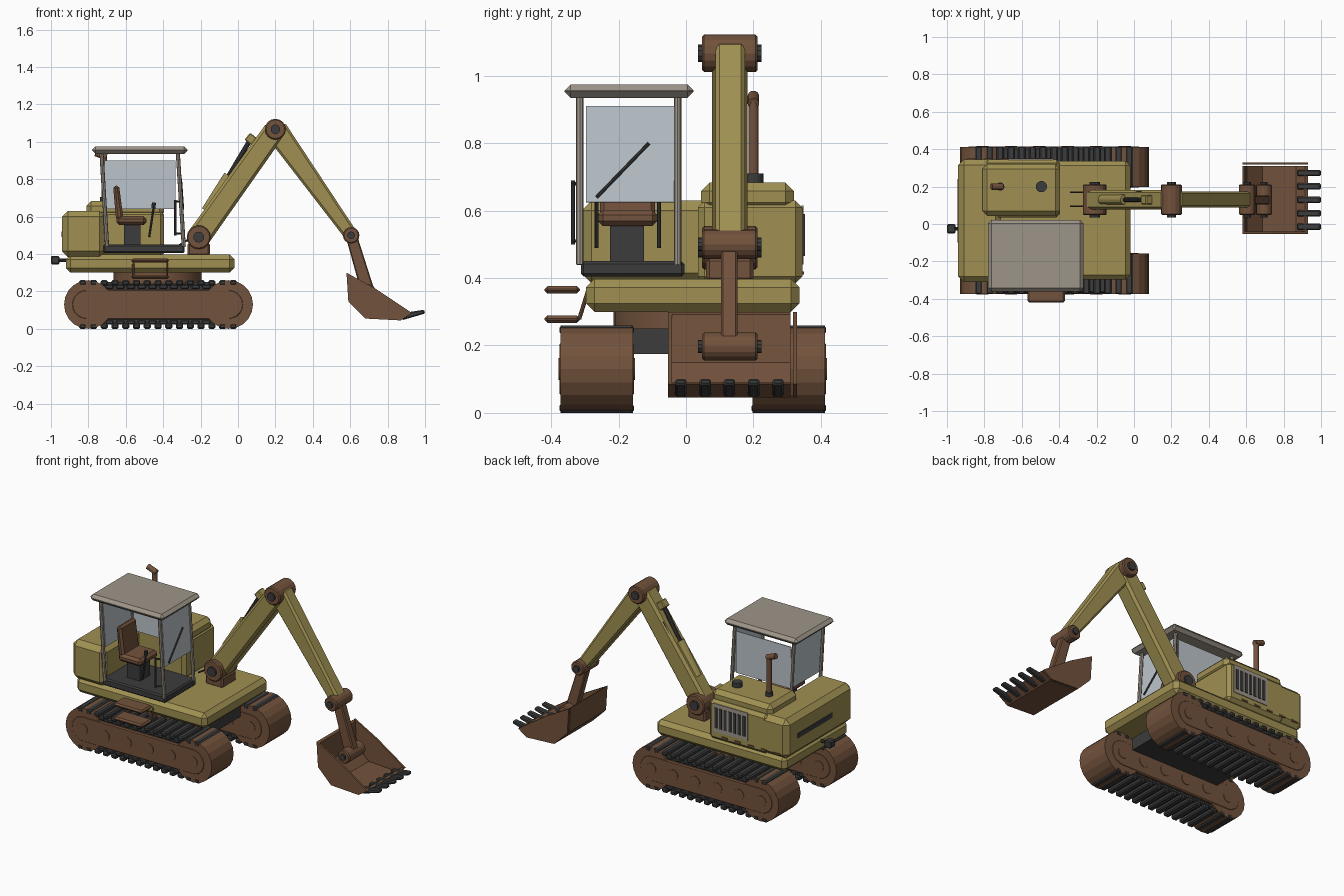
import bpy, bmesh
from math import sin, cos, pi
from mathutils import Vector

cube = bpy.data.objects.get("Cube")
if cube:
    bpy.data.objects.remove(cube, do_unlink=True)


def material(name, rgb):
    m = bpy.data.materials.new(name)
    m.use_nodes = True
    m.diffuse_color = (*rgb, 1)
    m.node_tree.nodes["Principled BSDF"].inputs["Base Color"].default_value = (*rgb, 1)
    return m


YELLOW = material("olive yellow paint", (0.35, 0.28, 0.085))
BROWN = material("rusty brown", (0.17, 0.085, 0.045))
DARK = material("dark rubber", (0.045, 0.045, 0.045))
BEIGE = material("beige frame", (0.34, 0.30, 0.25))
GLASS = material("pale glass", (0.50, 0.56, 0.60))


def finish(name, bm, mat, bevel=0, smooth=False):
    bmesh.ops.recalc_face_normals(bm, faces=bm.faces)
    me = bpy.data.meshes.new(name)
    bm.to_mesh(me)
    bm.free()
    ob = bpy.data.objects.new(name, me)
    bpy.context.collection.objects.link(ob)
    me.materials.append(mat)
    if bevel:
        mod = ob.modifiers.new("chamfer", "BEVEL")
        mod.width, mod.segments = bevel, 1
    if smooth:
        for o in bpy.context.selected_objects:
            o.select_set(False)
        ob.select_set(True)
        bpy.context.view_layer.objects.active = ob
        bpy.ops.object.shade_smooth_by_angle()
    return ob


def prism(name, pts, y0, y1, mat, bevel=0):
    """Extrude an x-z outline along y."""
    bm = bmesh.new()
    face = bm.faces.new([bm.verts.new((x, y0, z)) for x, z in pts])
    ext = bmesh.ops.extrude_face_region(bm, geom=[face])["geom"]
    for v in ext:
        if isinstance(v, bmesh.types.BMVert):
            v.co.y = y1
    return finish(name, bm, mat, bevel)


def box(name, xs, ys, zs, mat, bevel=0):
    (a, b), (c, d) = xs, zs
    return prism(name, [(a, c), (b, c), (b, d), (a, d)], *ys, mat, bevel)


def bar(name, p, q, w0, w1, y0, y1, mat, bevel=0):
    """Tapered beam between two x-z points; w0 and w1 are half widths."""
    p, q = Vector(p), Vector(q)
    d = (q - p).normalized()
    n = Vector((-d.y, d.x))
    return prism(name, [p + n * w0, p - n * w0, q - n * w1, q + n * w1], y0, y1, mat, bevel)


def rod(name, p, q, r, mat, sides=16, bevel=0):
    p, q = Vector(p), Vector(q)
    bm = bmesh.new()
    bmesh.ops.create_cone(bm, cap_ends=True, segments=sides, radius1=r, radius2=r, depth=(q - p).length)
    rot = (q - p).to_track_quat("Z", "Y").to_matrix().to_4x4()
    rot.translation = (p + q) / 2
    bm.transform(rot)
    return finish(name, bm, mat, bevel, sides > 20)


def capsule(x0, x1, z, r, n=10):
    right = [(x1 + r * sin(pi * i / n), z - r * cos(pi * i / n)) for i in range(n + 1)]
    left = [(x0 - r * sin(pi * i / n), z + r * cos(pi * i / n)) for i in range(n + 1)]
    return right + left


# Crawler tracks
TAIL, NOSE, AXLE = -0.80, -0.05, 0.13
for side, yc in (("right", -0.265), ("left", 0.305)):
    ya, yb = yc - 0.108, yc + 0.108
    for end, x in (("rear", TAIL), ("front", NOSE)):
        rod(f"{side}_{end}_drum", (x, ya, AXLE), (x, yb, AXLE), 0.13, BROWN, 20)
    prism(f"{side}_track_belt", capsule(TAIL, NOSE, AXLE, 0.105), ya + 0.012, yb - 0.012, DARK)
    prism(f"{side}_track_frame", capsule(TAIL - 0.01, NOSE, AXLE, 0.08), ya - 0.002, yb + 0.002, BROWN, 0.006)
    for i in range(6):
        x = -0.81 + 0.152 * i
        rod(f"{side}_roller_{i}", (x, ya - 0.005, AXLE), (x, yb + 0.005, AXLE), 0.033, BROWN)
    for i in range(15):
        x = -0.83 + 0.0575 * i
        for level, z in (("lower", 0.014), ("upper", 0.246)):
            box(f"{side}_{level}_pad_{i}", (x - 0.019, x + 0.019), (ya - 0.002, yb + 0.002),
                (z - 0.014, z + 0.014), DARK, 0.007)
            inner = 0.035 if level == "lower" else 0.225
            box(f"{side}_{level}_link_{i}", (x + 0.005, x + 0.05), (ya + 0.005, yb - 0.005),
                (inner - 0.012, inner + 0.012), DARK, 0.006)

# Undercarriage and deck
box("undercarriage", (-0.73, -0.12), (-0.16, 0.20), (0.175, 0.25), DARK)
rod("turntable", (-0.43, 0.02, 0.24), (-0.43, 0.02, 0.31), 0.235, BROWN, 32)
box("deck", (-0.92, -0.02), (-0.297, 0.337), (0.30, 0.397), YELLOW, 0.025)
for i, z in enumerate((0.278, 0.365)):
    box(f"step_{i}", (-0.57, -0.37), (-0.42, -0.315), (z - 0.011, z + 0.011), BROWN, 0.009)
for i, x in enumerate((-0.56, -0.38)):
    rod(f"step_hanger_{i}", (x, -0.317, 0.278), (x, -0.29, 0.365), 0.006, BROWN, 8)

# Engine body
box("counterweight", (-0.94, -0.71), (-0.31, 0.345), (0.385, 0.63), YELLOW, 0.03)
box("engine_housing", (-0.80, -0.395), (0.035, 0.345), (0.385, 0.63), YELLOW, 0.02)
box("engine_lid", (-0.81, -0.395), (0.045, 0.32), (0.60, 0.683), YELLOW, 0.025)
box("rear_slot", (-0.944, -0.938), (-0.10, 0.24), (0.49, 0.52), DARK)
box("hitch_block", (-1.0, -0.955), (-0.05, 0.0), (0.345, 0.39), DARK, 0.006)
rod("hitch_pin", (-0.957, -0.025, 0.367), (-0.91, -0.025, 0.367), 0.01, DARK, 8)
box("grille_panel", (-0.67, -0.43), (0.343, 0.349), (0.44, 0.615), BEIGE)
for i in range(7):
    x = -0.645 + 0.032 * i
    box(f"grille_slot_{i}", (x - 0.009, x + 0.009), (0.348, 0.353), (0.465, 0.59), DARK)
for i in range(5):
    x = -0.87 + 0.09 * i
    box(f"side_latch_{i}", (x - 0.02, x + 0.02), (0.343, 0.35), (0.41, 0.42), BROWN)

# Exhaust and filler cap
rod("exhaust_collar", (-0.715, 0.2, 0.68), (-0.715, 0.2, 0.705), 0.022, DARK)
rod("exhaust_stack", (-0.715, 0.2, 0.69), (-0.715, 0.2, 0.925), 0.015, BROWN)
rod("exhaust_outlet", (-0.703, 0.2, 0.918), (-0.762, 0.2, 0.94), 0.017, BROWN)
rod("filler_cap", (-0.495, 0.2, 0.675), (-0.495, 0.2, 0.71), 0.03, DARK)

# Cab
box("cab_floor", (-0.72, -0.285), (-0.312, -0.005), (0.405, 0.45), DARK, 0.008)
box("cab_roof", (-0.78, -0.27), (-0.36, 0.022), (0.935, 0.975), BEIGE, 0.018)
for i, y in enumerate((-0.315, -0.025)):
    rod(f"front_pillar_{i}", (-0.29, y, 0.44), (-0.322, y, 0.945), 0.011, BEIGE, 8)
    rod(f"rear_pillar_{i}", (-0.70, y, 0.44), (-0.73, y, 0.945), 0.011, BEIGE, 8)
bar("front_glass", (-0.302, 0.625), (-0.32, 0.91), 0.003, 0.003, -0.297, -0.03, GLASS)
bar("rear_glass", (-0.711, 0.64), (-0.728, 0.91), 0.003, 0.003, -0.297, -0.03, GLASS)
box("side_glass", (-0.715, -0.335), (-0.022, -0.016), (0.64, 0.90), GLASS)
rod("wiper", (-0.293, -0.265, 0.64), (-0.304, -0.11, 0.80), 0.005, DARK, 8)
rod("grab_handle", (-0.335, -0.335, 0.50), (-0.335, -0.335, 0.69), 0.006, DARK, 8)
for i, z in enumerate((0.51, 0.68)):
    rod(f"handle_mount_{i}", (-0.335, -0.335, z), (-0.305, -0.315, z), 0.005, DARK, 8)

# Seat and levers
box("seat_pedestal", (-0.61, -0.52), (-0.225, -0.125), (0.44, 0.56), DARK)
box("seat_cushion", (-0.65, -0.49), (-0.262, -0.085), (0.555, 0.602), BROWN, 0.015)
bar("seat_back", (-0.632, 0.585), (-0.652, 0.765), 0.02, 0.016, -0.255, -0.092, BROWN, 0.012)
for i, y in enumerate((-0.265, -0.08)):
    rod(f"lever_{i}", (-0.475, y, 0.49), (-0.45, y, 0.655), 0.006, DARK, 8)
    rod(f"lever_knob_{i}", (-0.453, y, 0.645), (-0.449, y, 0.675), 0.011, DARK, 8)

# Digging arm
FOOT, ELBOW, WRIST, HINGE = (-0.21, 0.49), (0.20, 1.067), (0.605, 0.50), (0.695, 0.197)
MID = 0.13
bar("boom", FOOT, ELBOW, 0.062, 0.058, 0.077, 0.183, YELLOW, 0.015)
bar("stick", ELBOW, WRIST, 0.062, 0.036, 0.088, 0.175, YELLOW, 0.012)
bar("bucket_link", WRIST, HINGE, 0.03, 0.036, 0.104, 0.153, BROWN, 0.006)
for name, (x, z), r in (("foot", FOOT, 0.064), ("elbow", ELBOW, 0.056),
                        ("wrist", WRIST, 0.044), ("hinge", HINGE, 0.042)):
    rod(f"{name}_hub", (x, MID - 0.082, z), (x, MID + 0.082, z), r, BROWN, 16, 0.006)
    rod(f"{name}_pin", (x, MID - 0.094, z), (x, MID + 0.094, z), r * 0.46, DARK, 10)
box("boom_bracket", (-0.27, -0.15), (0.06, 0.20), (0.39, 0.46), BROWN, 0.01)

# Hydraulic ram on the boom
rod("ram_barrel", (-0.17, MID, 0.63), (-0.05, MID, 0.82), 0.027, YELLOW, 12)
rod("ram_piston", (-0.06, MID, 0.80), (0.065, MID, 1.01), 0.013, DARK, 10)
bar("ram_bracket", (0.05, 1.03), (0.10, 0.99), 0.024, 0.024, 0.105, 0.155, YELLOW, 0.005)
for i, y in enumerate((0.095, 0.17)):
    rod(f"boom_hose_{i}", (-0.34, y, 0.43), (-0.20, y, 0.52), 0.005, DARK, 8)
    rod(f"ram_hose_{i}", (-0.13, y, 0.68), (0.04, y, 0.93), 0.006, DARK, 8)

# Bucket: floor shell from a folded strip, with two cheeks
outline = [(0.58, 0.30), (0.59, 0.145), (0.68, 0.055), (0.87, 0.045), (0.93, 0.085)]
inside = [(0.915, 0.09), (0.866, 0.058), (0.686, 0.068), (0.603, 0.15), (0.594, 0.292)]
prism("bucket_shell", outline + inside, -0.05, 0.31, BROWN)
cheek = outline + [(0.735, 0.215)]
prism("right_cheek", cheek, -0.053, -0.041, BROWN)
prism("left_cheek", cheek, 0.318, 0.33, BROWN)
for i in range(5):
    y = -0.015 + 0.072 * i
    bar(f"tooth_{i}", (0.875, 0.065), (0.998, 0.092), 0.019, 0.010, y - 0.017, y + 0.017, DARK, 0.006)
